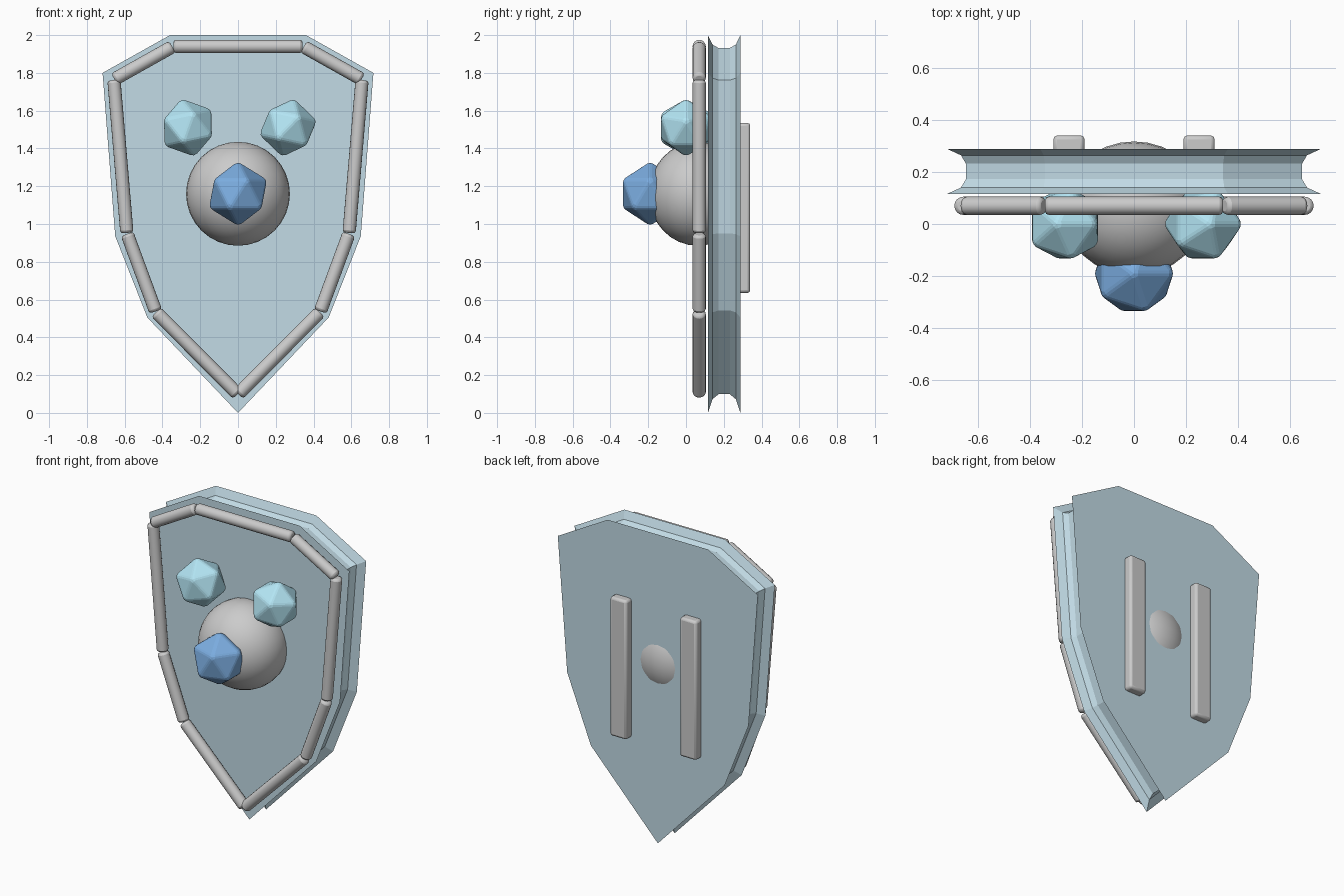
import bpy, bmesh, math
from mathutils import Vector

if "Cube" in bpy.data.objects:
    bpy.data.objects.remove(bpy.data.objects["Cube"])


def material(name, rgb):
    m = bpy.data.materials.new(name)
    m.diffuse_color = (*rgb, 1)
    m.use_nodes = True
    m.node_tree.nodes["Principled BSDF"].inputs["Base Color"].default_value = m.diffuse_color
    return m


ICE = material("pale_steel_blue", (0.54, 0.71, 0.79))
CYAN = material("cyan_gem", (0.45, 0.78, 0.9))
BLUE = material("blue_gem", (0.2, 0.42, 0.75))


def finish(name, bevel=0, segments=1, mat=None, smooth=False):
    ob = bpy.context.object
    ob.name = name
    if mat:
        ob.data.materials.append(mat)
    if bevel:
        b = ob.modifiers.new("bevel", 'BEVEL')
        b.width, b.segments = bevel, segments
        b.limit_method = 'ANGLE'
        b.angle_limit = math.radians(30)
    if smooth:
        bpy.ops.object.shade_smooth_by_angle(angle=math.radians(35))
    return ob


def mirrored(right):
    """Closed outline from right-hand points, listed bottom to top."""
    return right + [(-x, z) for x, z in reversed(right) if x > 0]


def inset(pts, d):
    """Miter inset of a counter-clockwise outline."""
    out = []
    for i, p in enumerate(pts):
        p = Vector(p)
        a = (p - Vector(pts[i - 1])).normalized()
        b = (Vector(pts[(i + 1) % len(pts)]) - p).normalized()
        na, nb = Vector((-a.y, a.x)), Vector((-b.y, b.x))
        out.append(p + (na + nb) * (d / (1 + na.dot(nb))))
    return out


# Shield body: front and back plates with a concave groove round the edge
outline = mirrored([(0, 0), (0.48, 0.505), (0.65, 0.935), (0.717, 1.8), (0.36, 2.0)])
groove = [(0.116, 0), (0.14, 0.05), (0.172, 0.068),
          (0.232, 0.068), (0.264, 0.05), (0.288, 0)]
bm = bmesh.new()
rings = [[bm.verts.new((p[0], y, p[1])) for p in inset(outline, d)] for y, d in groove]
n = len(outline)
for r, s in zip(rings, rings[1:]):
    for i in range(n):
        j = (i + 1) % n
        bm.faces.new((r[i], s[i], s[j], r[j]))
bm.faces.new(rings[0])
bm.faces.new(rings[-1][::-1])
bmesh.ops.recalc_face_normals(bm, faces=bm.faces)
me = bpy.data.meshes.new("shield_body")
bm.to_mesh(me)
bm.free()
body = bpy.data.objects.new("shield_body", me)
bpy.context.collection.objects.link(body)
me.materials.append(ICE)

# Rim: one round rod per outline side
path = mirrored([(0, 0.098), (0.435, 0.535), (0.588, 0.95), (0.657, 1.765), (0.345, 1.94)])
for i, p in enumerate(path):
    a, b = (Vector((q[0], 0.07, q[1])) for q in (p, path[(i + 1) % len(path)]))
    d = b - a
    bpy.ops.mesh.primitive_cylinder_add(
        vertices=16, radius=0.035, depth=d.length - 0.006, location=(a + b) / 2,
        rotation=d.to_track_quat('Z', 'Y').to_euler())
    finish(f"rim_rod_{i + 1}", 0.014, 2, smooth=True)

# Central boss
bpy.ops.mesh.primitive_uv_sphere_add(segments=32, ring_count=16, radius=1,
                                     location=(0, 0.06, 1.16))
boss = finish("boss", smooth=True)
boss.scale = (0.275, 0.257, 0.275)


# Faceted gems with softened edges
def gem(name, loc, r, turn, mat):
    bpy.ops.mesh.primitive_ico_sphere_add(subdivisions=1, radius=r, location=loc,
                                          rotation=(0, turn, 0))
    finish(name, 0.012, 2, mat)


gem("centre_gem", (0, -0.19, 1.16), 0.172, 0, BLUE)
for side, s in (("left", -1), ("right", 1)):
    gem(f"{side}_gem", (s * 0.265, 0, 1.51), 0.158, s * 0.21, CYAN)

    # Back grip bars
    bpy.ops.mesh.primitive_cube_add(size=1, location=(s * 0.25, 0.303, 1.085))
    bar = bpy.context.object
    bar.scale = (0.12, 0.074, 0.9)
    bpy.ops.object.transform_apply(location=False, rotation=False, scale=True)
    finish(f"{side}_grip_bar", 0.015, 2, smooth=True)
